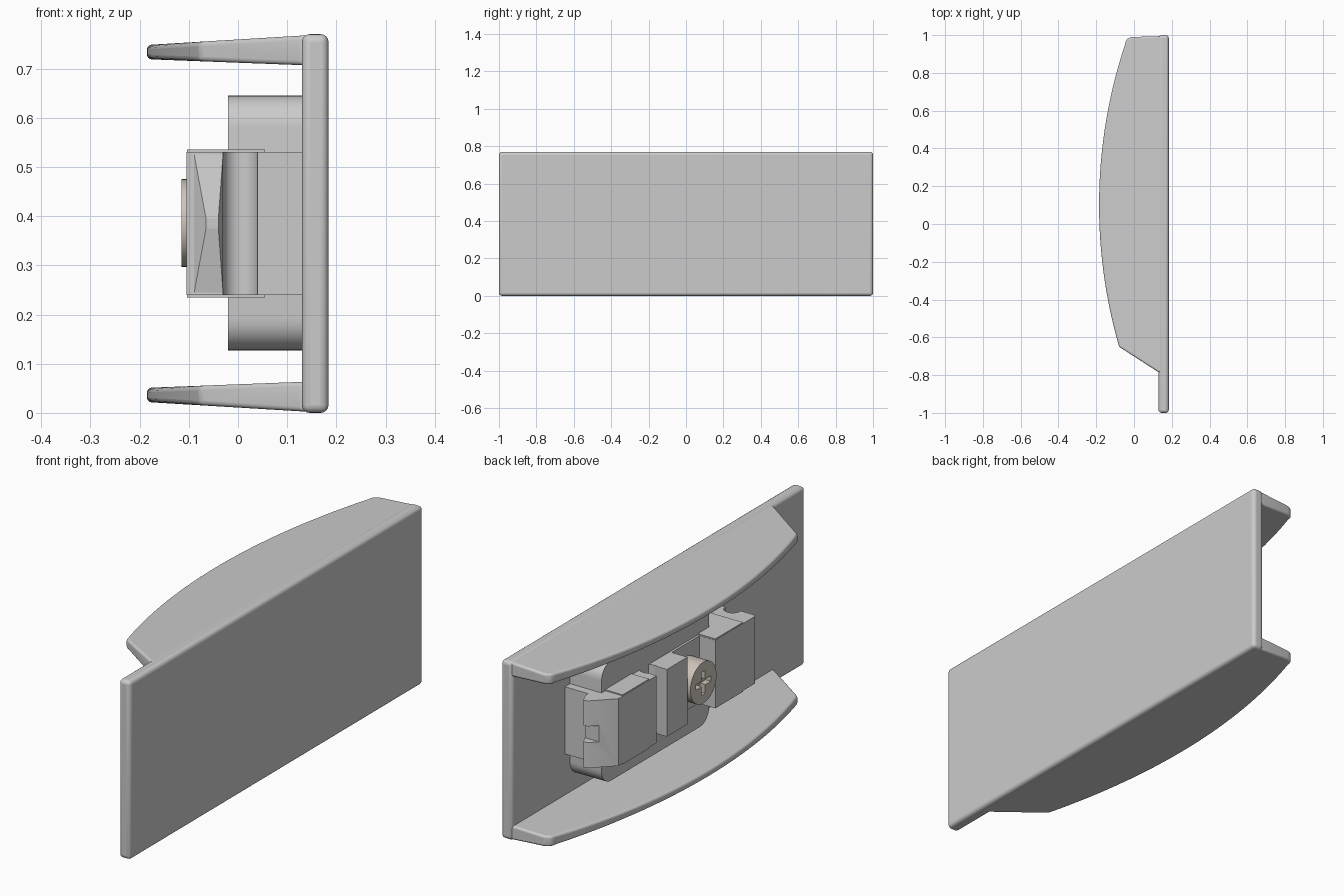
import bpy, bmesh, math
from mathutils import Vector

if "Cube" in bpy.data.objects:
    bpy.data.objects.remove(bpy.data.objects["Cube"])

MID = 0.385  # mid height, everything is mirrored about it


def make(name, bottom, top):
    """Solid between two matching loops of points."""
    bm = bmesh.new()
    a = [bm.verts.new(p) for p in bottom]
    b = [bm.verts.new(p) for p in top]
    n = len(a)
    bm.faces.new(a)
    bm.faces.new(b)
    for i in range(n):
        j = (i + 1) % n
        bm.faces.new((a[i], a[j], b[j], b[i]))
    bmesh.ops.recalc_face_normals(bm, faces=bm.faces)
    me = bpy.data.meshes.new(name)
    bm.to_mesh(me)
    bm.free()
    ob = bpy.data.objects.new(name, me)
    bpy.context.collection.objects.link(ob)
    return ob


def prism(name, pts, z0, z1):
    return make(name, [(x, y, z0) for x, y in pts], [(x, y, z1) for x, y in pts])


def box(name, x0, x1, y0, y1, z0, z1):
    return prism(name, [(x0, y0), (x1, y0), (x1, y1), (x0, y1)], z0, z1)


def arc(cx, cy, r, a0, a1, n=12):
    return [(cx + r * math.cos(math.radians(a0 + (a1 - a0) * i / n)),
             cy + r * math.sin(math.radians(a0 + (a1 - a0) * i / n))) for i in range(n + 1)]


def smooth(ob, angle=35):
    bpy.ops.object.select_all(action='DESELECT')
    ob.select_set(True)
    bpy.context.view_layer.objects.active = ob
    bpy.ops.object.shade_smooth_by_angle(angle=math.radians(angle))


def bevel(ob, w):
    m = ob.modifiers.new("bevel", 'BEVEL')
    m.width, m.segments = w, 4
    m.limit_method, m.angle_limit = 'ANGLE', math.radians(25)
    smooth(ob)


def cut(ob, cutter):
    m = ob.modifiers.new("cut", 'BOOLEAN')
    m.object, m.solver = cutter, 'EXACT'
    cutter.hide_render = True
    cutter.hide_viewport = True


# face plate
bevel(box("face_plate", 0.13, 0.184, -1, 1, 0, 2 * MID), 0.016)

# bowed, tapering side flanges
R = 2.7
curve = [(R - 0.185 - math.sqrt(R * R - (y - 0.1) ** 2), y)
         for y in [0.95 - 1.6 * i / 28 for i in range(29)]]
outline = [(0.165, 0.995), (-0.01, 0.99), (-0.03, 0.985), (-0.043, 0.972)] + curve + \
          [(0.13, -0.785), (0.165, -0.785)]


def flange(name, s):
    t = lambda x: (0.18 - x) / 0.365
    outer = [(x, y, MID - s * (MID - 0.022 * t(x))) for x, y in outline]
    inner = [(x, y, MID - s * (MID - 0.065 + 0.014 * t(x))) for x, y in outline]
    bevel(make(name, outer, inner), 0.01)


flange("lower_flange", 1)
flange("upper_flange", -1)

# rounded mounting pad behind the clip
y0, y1, z0, z1, r = -0.13, 0.605, 0.127, 0.645, 0.065
rr = (arc(y1 - r, z1 - r, r, 0, 90, 8) + arc(y0 + r, z1 - r, r, 90, 180, 8)
      + arc(y0 + r, z0 + r, r, 180, 270, 8) + arc(y1 - r, z0 + r, r, 270, 360, 8))
smooth(make("mounting_pad", [(-0.02, a, b) for a, b in rr], [(0.135, a, b) for a, b in rr]))

# clip body: one profile with hook, slot, screw recess and tail groove
profile = [(0.135, 0.64), (0.02, 0.64), (0.015, 0.67), (0, 0.70), (-0.02, 0.695),
           (-0.105, 0.61), (-0.105, 0.35)]
profile += arc(-0.045, 0.315, 0.04, 120, -120)
profile += [(-0.105, 0.28), (-0.105, 0.14), (-0.03, 0.14), (-0.03, -0.05),
            (-0.105, -0.05), (-0.105, -0.32), (-0.09, -0.33), (-0.03, -0.33)]
profile += arc(0.005, -0.325, 0.035, 180, 0)
profile += [(0.135, -0.325)]
clip = prism("clip_body", profile, 0.24, 0.53)
cut(clip, box("hook_notch_cutter", -0.05, 0.03, 0.665, 0.75, 0.35, 0.42))
smooth(clip)

# slightly proud blocks on the clip
box("clip_block_rear", -0.104, 0.055, 0.40, 0.58, 0.235, 0.535)
box("clip_block_front", -0.104, 0.055, -0.24, -0.052, 0.235, 0.535)

# chiselled tip at the tail of the clip
make("clip_tip",
     [(-0.09, -0.329, 0.24), (-0.03, -0.329, 0.24), (-0.03, -0.329, 0.53), (-0.09, -0.329, 0.53)],
     [(-0.065, -0.355, 0.375), (-0.04, -0.355, 0.375), (-0.04, -0.355, 0.395), (-0.065, -0.355, 0.395)])

# screw with cross recess
SY = 0.045
ring = arc(SY, MID + 0.001, 0.089, 0, 360 - 7.5, 47)
screw = make("screw_head", [(-0.115, a, b) for a, b in ring], [(-0.025, a, b) for a, b in ring])
w, l = 0.012, 0.05
cross = [(l, -w), (l, w), (w, w), (w, l), (-w, l), (-w, w),
         (-l, w), (-l, -w), (-w, -w), (-w, -l), (w, -l), (w, -w)]
cut(screw, make("cross_cutter", [(-0.14, SY + a, MID + b) for a, b in cross],
                [(-0.09, SY + a, MID + b) for a, b in cross]))
smooth(screw)
mat = bpy.data.materials.new("screw_metal")
mat.diffuse_color = (0.62, 0.56, 0.50, 1)
mat.use_nodes = True
mat.node_tree.nodes["Principled BSDF"].inputs["Base Color"].default_value = mat.diffuse_color
screw.data.materials.append(mat)
